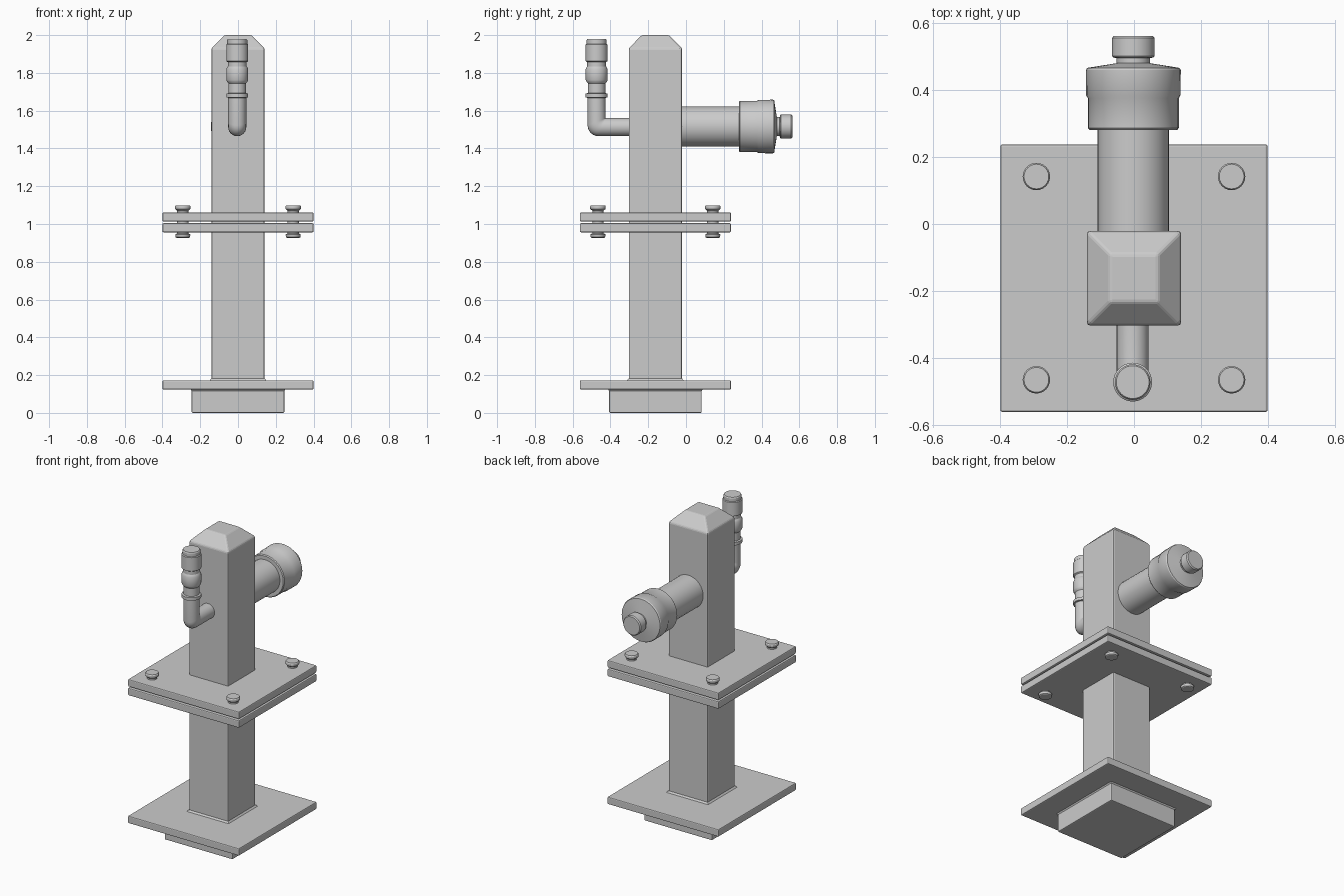
import bpy, bmesh
from math import sin, cos, pi, radians
from mathutils import Matrix, Vector

if "Cube" in bpy.data.objects:
    bpy.data.objects.remove(bpy.data.objects["Cube"])

CY = -0.162  # y of the post axis


def finish(name, bm, bevel=0.0, smooth=True):
    bmesh.ops.recalc_face_normals(bm, faces=bm.faces)
    me = bpy.data.meshes.new(name)
    bm.to_mesh(me)
    bm.free()
    ob = bpy.data.objects.new(name, me)
    bpy.context.collection.objects.link(ob)
    if bevel:
        m = ob.modifiers.new("Bevel", 'BEVEL')
        m.width, m.segments, m.limit_method = bevel, 2, 'ANGLE'
        m.angle_limit = radians(30)
    if smooth:
        bpy.ops.object.select_all(action='DESELECT')
        ob.select_set(True)
        bpy.context.view_layer.objects.active = ob
        bpy.ops.object.shade_smooth_by_angle(angle=radians(30))
    return ob


def loft(name, rings, bevel=0.0, smooth=True):
    """Skin a list of equal-length point rings and cap both ends."""
    bm = bmesh.new()
    vs = [[bm.verts.new(p) for p in r] for r in rings]
    n = len(vs[0])
    for a, b in zip(vs, vs[1:]):
        for i in range(n):
            j = (i + 1) % n
            bm.faces.new((a[i], a[j], b[j], b[i]))
    bm.faces.new(vs[0][::-1])
    bm.faces.new(vs[-1])
    return finish(name, bm, bevel, smooth)


def square(name, profile, bevel):
    """Square sections (half width, z) around the post axis."""
    corners = ((-1, -1), (1, -1), (1, 1), (-1, 1))
    return loft(name, [[(sx * h, CY + sy * h, z) for sx, sy in corners]
                       for h, z in profile], bevel, False)


def lathe(name, profile, matrix, n=32):
    """Round sections (radius, height) along the matrix z axis."""
    return loft(name, [[matrix @ Vector((r * cos(2 * pi * i / n), r * sin(2 * pi * i / n), h))
                        for i in range(n)] for r, h in profile])


# base, flanges and post
square("foot_block", [(0.245, 0), (0.245, 0.13)], 0.006)
for name, z0, z1 in (("base_plate", 0.124, 0.172),
                     ("lower_flange", 0.956, 1.004),
                     ("upper_flange", 1.013, 1.061)):
    square(name, [(0.4, z0), (0.4, z1)], 0.006)
square("foot_weld", [(0.245, 0.116), (0.252, 0.126)], 0)
square("post_weld", [(0.152, 0.17), (0.141, 0.182)], 0)
square("post", [(0.141, 0.16), (0.141, 1.93), (0.072, 2.0)], 0.008)

# flange bolts
bolt = [(0.033, 0.927), (0.038, 0.93), (0.04, 0.945), (0.03, 0.95), (0.03, 1.07),
        (0.034, 1.074), (0.041, 1.08), (0.041, 1.093), (0.037, 1.099)]
for sx in (-1, 1):
    for sy in (-1, 1):
        lathe("flange_bolt", bolt, Matrix.Translation((sx * 0.292, CY + sy * 0.304, 0)), 24)

# large rear pipe with its coupling and end knob, running along +y
rear = Matrix.Translation((-0.002, 0, 1.516)) @ Matrix.Rotation(-pi / 2, 4, 'X')
lathe("rear_pipe", [(0.107, -0.05), (0.107, 0.3)], rear)
lathe("rear_coupling", [(0.1, 0.281), (0.131, 0.281), (0.136, 0.287), (0.136, 0.376),
                        (0.141, 0.385), (0.142, 0.46), (0.138, 0.467), (0.05, 0.481),
                        (0.05, 0.496), (0.06, 0.498), (0.064, 0.503),
                        (0.064, 0.556), (0.058, 0.563)], rear)

# small front pipe: horizontal run, tight elbow, vertical run
X0, Y0, Z0, R, N = -0.004, -0.473, 1.513, 0.048, 24
rings = []
for step in range(-1, 8):
    a = min(max(step, 0), 6) / 6 * pi / 2
    ring = []
    for i in range(N):
        t = 2 * pi * i / N
        x, s = X0 + R * cos(t), R * sin(t)  # s is the offset to the outer side
        f = 0.6 * (s + R)                   # fillet grows toward the outside
        y = Y0 - s + f * (1 - sin(a))
        z = Z0 - s + f * (1 - cos(a))
        if step < 0:
            y = -0.28
        elif step > 6:
            z = 1.68
        ring.append((x, y, z))
    rings.append(ring)
loft("front_elbow_pipe", rings)

# stepped fitting on top of the vertical run
lathe("front_pipe_fitting", [(0.048, 1.668), (0.058, 1.67), (0.058, 1.69), (0.047, 1.693),
                             (0.047, 1.745), (0.053, 1.752), (0.058, 1.762), (0.058, 1.82),
                             (0.053, 1.83), (0.05, 1.835), (0.05, 1.857), (0.058, 1.862),
                             (0.058, 1.95), (0.053, 1.954), (0.053, 1.974), (0.049, 1.98)],
      Matrix.Translation((X0, Y0, 0)))
